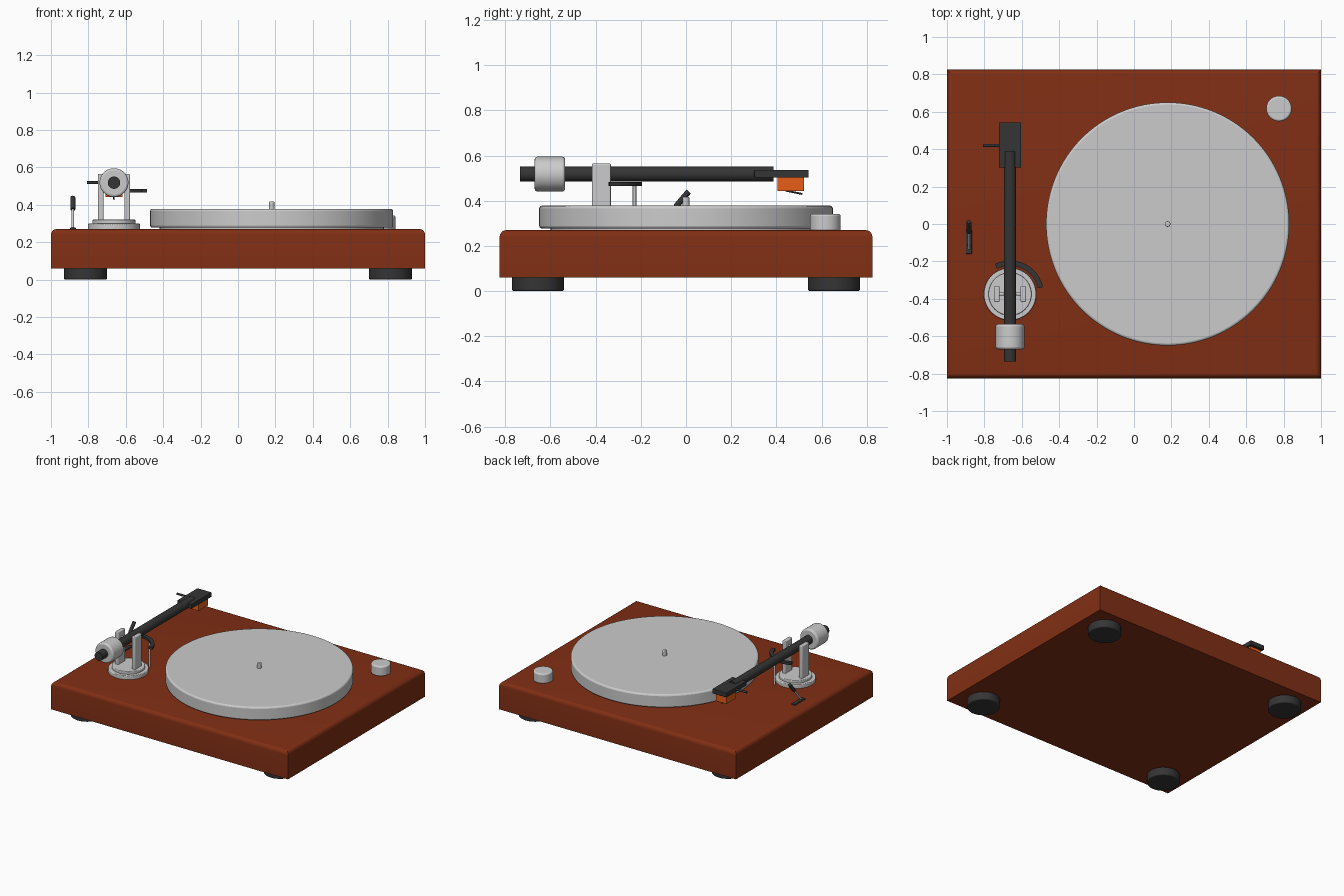
import bpy, bmesh, math
from mathutils import Vector

if "Cube" in bpy.data.objects:
    bpy.data.objects.remove(bpy.data.objects["Cube"])


def material(name, rgb):
    m = bpy.data.materials.new(name)
    m.diffuse_color = (*rgb, 1)
    m.use_nodes = True
    m.node_tree.nodes["Principled BSDF"].inputs["Base Color"].default_value = m.diffuse_color
    return m


WOOD = material("red_wood", (0.22, 0.028, 0.007))
BLACK = material("black", (0.035, 0.035, 0.035))
ORANGE = material("orange", (0.8, 0.11, 0.008))


def finish(ob, name, mat=None, bevel=0.0, segments=3):
    ob.name = name
    if mat:
        ob.data.materials.append(mat)
    if bevel:
        b = ob.modifiers.new("bevel", 'BEVEL')
        b.width, b.segments, b.limit_method = bevel, segments, 'ANGLE'
    bpy.ops.object.select_all(action='DESELECT')
    ob.select_set(True)
    bpy.context.view_layer.objects.active = ob
    bpy.ops.object.shade_smooth_by_angle(angle=math.radians(35))
    return ob


def box(name, lo, hi, mat=None, bevel=0.0):
    lo, hi = Vector(lo), Vector(hi)
    bpy.ops.mesh.primitive_cube_add(size=1, location=(lo + hi) / 2)
    ob = bpy.context.object
    for v in ob.data.vertices:
        v.co = v.co * (hi - lo)
    return finish(ob, name, mat, bevel)


def rod(name, a, b, r, mat=None, bevel=0.0, sides=32):
    a, b = Vector(a), Vector(b)
    bpy.ops.mesh.primitive_cylinder_add(vertices=sides, radius=r, depth=(b - a).length,
                                        location=(a + b) / 2)
    ob = bpy.context.object
    ob.rotation_euler = (b - a).to_track_quat('Z', 'Y').to_euler()
    return finish(ob, name, mat, bevel)


def disc(name, x, y, z0, z1, r, mat=None, bevel=0.0, sides=64):
    return rod(name, (x, y, z0), (x, y, z1), r, mat, bevel, sides)


# plinth: only the top rim is rounded
bpy.ops.mesh.primitive_cube_add(size=1, location=(0, 0, 0.165))
plinth = bpy.context.object
bm = bmesh.new()
bm.from_mesh(plinth.data)
for v in bm.verts:
    v.co = v.co * Vector((2, 1.65, 0.21))
rim = [e for e in bm.edges if all(v.co.z > 0 for v in e.verts)]
bmesh.ops.bevel(bm, geom=rim, offset=0.03, segments=5, profile=0.5, affect='EDGES')
bm.to_mesh(plinth.data)
bm.free()
finish(plinth, "plinth", WOOD)

# feet
for sx in (-1, 1):
    for sy in (-1, 1):
        disc("foot", sx * 0.815, sy * 0.655, 0, 0.065, 0.115, BLACK, 0.008)

# platter, spindle and speed knob
PX = 0.18
disc("sub_platter", PX, 0, 0.265, 0.285, 0.6)
disc("platter", PX, 0, 0.277, 0.378, 0.65, bevel=0.012, sides=128)
disc("spindle", PX, 0, 0.37, 0.417, 0.015, bevel=0.005, sides=24)
disc("speed_knob", 0.775, 0.617, 0.265, 0.342, 0.068, bevel=0.01)

# tonearm base with two uprights and a pivot pin
AX, AY, AZ = -0.663, -0.375, 0.518
disc("arm_base", AX, AY, 0.265, 0.299, 0.14, bevel=0.005)
disc("arm_base_upper", AX, AY, 0.295, 0.32, 0.115, bevel=0.005)
for s in (-1, 1):
    x = AX + s * 0.071
    box("pivot_upright", (x - 0.015, AY - 0.042, 0.31), (x + 0.015, AY + 0.042, 0.565),
        bevel=0.006)
rod("pivot_pin", (AX - 0.07, AY, AZ), (AX + 0.07, AY, AZ), 0.008, sides=16)

# arm tube, counterweight and headshell
rod("arm_tube", (AX, -0.735, AZ), (AX, 0.387, AZ), 0.033, BLACK)
rod("counterweight", (AX, -0.67, AZ), (AX, -0.535, AZ), 0.077, bevel=0.012, sides=48)
box("headshell", (AX - 0.06, 0.302, 0.502), (AX + 0.06, 0.543, 0.537), BLACK, 0.003)
rod("finger_lift", (-0.808, 0.42, AZ), (AX - 0.05, 0.42, AZ), 0.008, BLACK, sides=16)
box("cartridge", (AX - 0.045, 0.406, 0.442), (AX + 0.045, 0.523, 0.505), ORANGE)
rod("stylus", (AX, 0.44, 0.445), (AX, 0.515, 0.43), 0.004, BLACK, sides=12)

# curved cueing bar swept round the pivot, on its post
bm = bmesh.new()
rings = []
for i in range(25):
    a = math.radians(117 - 105 * i / 24)
    rings.append([bm.verts.new((AX + r * math.cos(a), AY + r * math.sin(a), z))
                  for r, z in ((0.152, 0.466), (0.18, 0.466), (0.18, 0.484), (0.152, 0.484))])
for p, q in zip(rings, rings[1:]):
    for k in range(4):
        j = (k + 1) % 4
        bm.faces.new((p[k], p[j], q[j], q[k]))
bm.faces.new(rings[0])
bm.faces.new(rings[-1])
bmesh.ops.recalc_face_normals(bm, faces=bm.faces)
me = bpy.data.meshes.new("cueing_bar")
bm.to_mesh(me)
bm.free()
bar = bpy.data.objects.new("cueing_bar", me)
bpy.context.collection.objects.link(bar)
finish(bar, "cueing_bar", BLACK)
CX, CY = -0.588, -0.228
disc("cueing_post", CX, CY, 0.265, 0.47, 0.008, sides=16)

# cueing lever in its slot plate
LX = -0.883
box("lever_plate", (LX - 0.016, -0.16, 0.265), (LX + 0.016, -0.03, 0.277), BLACK, 0.003)
rod("lever_rod", (LX, -0.132, 0.272), (LX, -0.03, 0.39), 0.007, sides=16)
rod("lever_handle", (LX, -0.045, 0.374), (LX, 0.012, 0.441), 0.013, BLACK, 0.003, sides=20)
